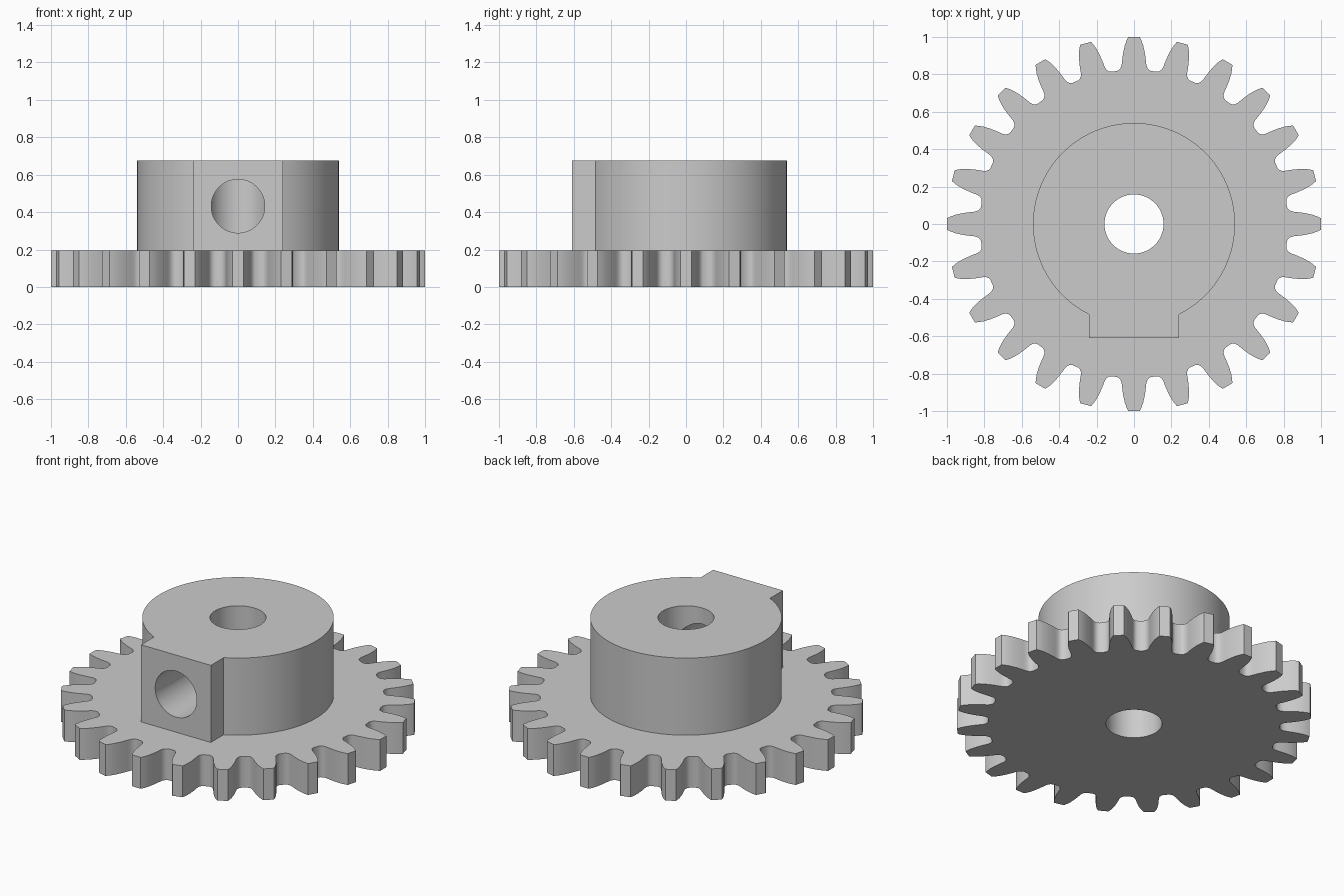
import bpy, bmesh, math
from mathutils import Matrix

cube = bpy.data.objects.get("Cube")
if cube:
    bpy.data.objects.remove(cube, do_unlink=True)

TEETH = 24
HUB_R, HUB_TOP, GEAR_TOP = 0.54, 0.675, 0.195
BLOCK_X, BLOCK_Y = 0.24, -0.61
BORE_R, SCREW_R, SCREW_Z = 0.158, 0.143, 0.432

steel = bpy.data.materials.new("plain grey")
steel.use_nodes = True
steel.diffuse_color = (0.6, 0.6, 0.6, 1)
steel.node_tree.nodes["Principled BSDF"].inputs["Base Color"].default_value = (0.6, 0.6, 0.6, 1)


def add_object(name, bm):
    bmesh.ops.recalc_face_normals(bm, faces=bm.faces)
    mesh = bpy.data.meshes.new(name)
    bm.to_mesh(mesh)
    bm.free()
    mesh.materials.append(steel)
    obj = bpy.data.objects.new(name, mesh)
    bpy.context.collection.objects.link(obj)
    return obj


def prism(name, outline, z0, z1):
    bm = bmesh.new()
    face = bm.faces.new([bm.verts.new((x, y, z0)) for x, y in outline])
    top = bmesh.ops.extrude_face_region(bm, geom=[face])["geom"]
    verts = [v for v in top if isinstance(v, bmesh.types.BMVert)]
    bmesh.ops.translate(bm, verts=verts, vec=(0, 0, z1 - z0))
    return add_object(name, bm)


def cylinder(name, radius, depth, matrix):
    bm = bmesh.new()
    bmesh.ops.create_cone(bm, cap_ends=True, segments=96, radius1=radius,
                          radius2=radius, depth=depth, matrix=matrix)
    return add_object(name, bm)


def combine(target, other, operation):
    mod = target.modifiers.new(operation.lower(), "BOOLEAN")
    mod.operation, mod.solver, mod.object = operation, "EXACT", other
    bpy.context.view_layer.objects.active = target
    bpy.ops.object.modifier_apply(modifier=mod.name)
    bpy.data.objects.remove(other, do_unlink=True)


# Toothed wheel: one flank (half width, height) mirrored and repeated
flank = [(0.092, 0.818), (0.08, 0.824), (0.071, 0.835), (0.066, 0.85), (0.064, 0.87),
         (0.061, 0.895), (0.056, 0.925), (0.049, 0.955), (0.04, 0.98), (0.03, 1.0)]
tooth = [(-x, y) for x, y in flank] + flank[::-1]
outline = []
for i in range(TEETH):
    a = -2 * math.pi * i / TEETH
    c, s = math.cos(a), math.sin(a)
    outline += [(x * c - y * s, x * s + y * c) for x, y in tooth]
gear = prism("gear_with_hub", outline, 0, GEAR_TOP)

# Round hub with a flat block at the front
half = math.asin(BLOCK_X / HUB_R)
steps = 96
hub = [(-BLOCK_X, BLOCK_Y), (BLOCK_X, BLOCK_Y)]
for i in range(steps + 1):
    a = -math.pi / 2 + half + (2 * math.pi - 2 * half) * i / steps
    hub.append((HUB_R * math.cos(a), HUB_R * math.sin(a)))
combine(gear, prism("hub", hub, GEAR_TOP / 2, HUB_TOP), "UNION")

# Shaft bore, and the screw hole from the front into it
combine(gear, cylinder("bore_cutter", BORE_R, 3, Matrix()), "DIFFERENCE")
place = Matrix.Translation((0, -0.5, SCREW_Z)) @ Matrix.Rotation(math.pi / 2, 4, "X")
combine(gear, cylinder("screw_cutter", SCREW_R, 1, place), "DIFFERENCE")

# Smooth curved walls, sharp rims
bpy.ops.object.select_all(action="DESELECT")
gear.select_set(True)
bpy.context.view_layer.objects.active = gear
bpy.ops.object.shade_smooth_by_angle(angle=math.radians(30))
